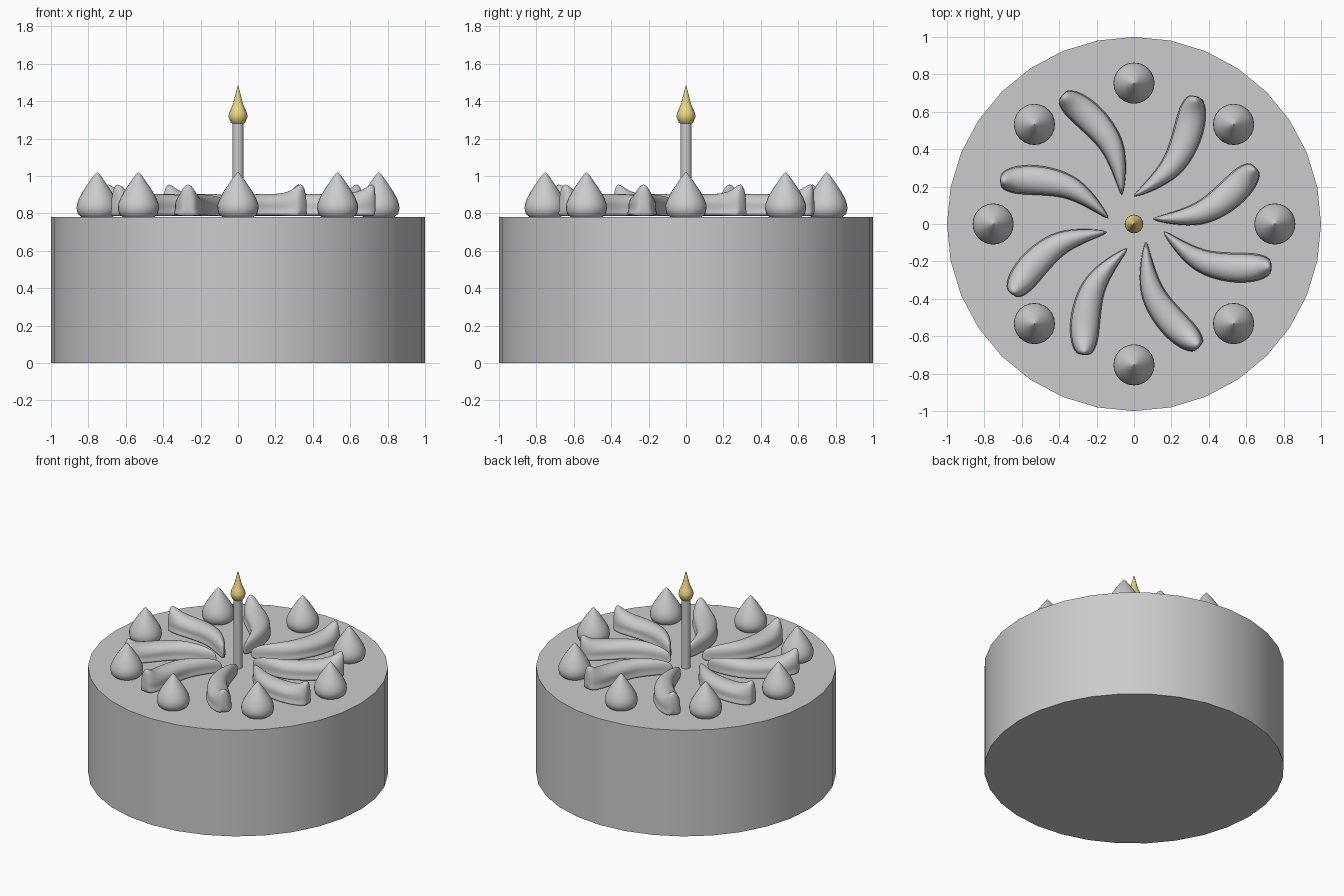
import bpy, math
from mathutils import Vector

if "Cube" in bpy.data.objects:
    bpy.data.objects.remove(bpy.data.objects["Cube"])

TOP = 0.78


def make_object(name, verts, faces, angle=40):
    mesh = bpy.data.meshes.new(name)
    mesh.from_pydata(verts, [], faces)
    obj = bpy.data.objects.new(name, mesh)
    bpy.context.collection.objects.link(obj)
    bpy.ops.object.select_all(action='DESELECT')
    obj.select_set(True)
    bpy.context.view_layer.objects.active = obj
    bpy.ops.object.shade_smooth_by_angle(angle=math.radians(angle))
    return obj


def loft(rings):
    """Skin equal-length closed rings and cap both ends."""
    n = len(rings[0])
    verts = [p for ring in rings for p in ring]
    faces = [tuple(reversed(range(n)))]
    for k in range(len(rings) - 1):
        for i in range(n):
            j = (i + 1) % n
            faces.append((k*n + i, k*n + j, (k+1)*n + j, (k+1)*n + i))
    faces.append(tuple(range((len(rings) - 1)*n, len(rings)*n)))
    return verts, faces


def turned(name, profile, sides, x=0, y=0):
    """Revolve (radius, z) points around a vertical axis."""
    rings = [[(x + r*math.sin(-i*math.tau/sides), y + r*math.cos(i*math.tau/sides), z)
              for i in range(sides)] for r, z in profile]
    return make_object(name, *loft(rings))


# Cake body
turned("cake", [(1, 0), (1, TOP)], 32)

# Ring of cream drops
drop = [(0.085, 0.782), (0.103, 0.797), (0.11, 0.825), (0.108, 0.85), (0.097, 0.88),
        (0.078, 0.915), (0.055, 0.95), (0.033, 0.982), (0.016, 1.005), (0.002, 1.02)]
for k in range(8):
    a = k*math.tau/8
    turned(f"cream_drop_{k + 1}", drop, 24, 0.753*math.cos(a), 0.753*math.sin(a))

# Candle and flame
turned("candle", [(0.03, TOP), (0.03, 1.28)], 16)
flame = turned("flame", [(0.015, 1.272), (0.038, 1.285), (0.05, 1.315), (0.049, 1.335),
                         (0.038, 1.36), (0.027, 1.385), (0.018, 1.42), (0.009, 1.455),
                         (0.001, 1.485)], 16)
mat = bpy.data.materials.new("flame_yellow")
mat.diffuse_color = (0.8, 0.68, 0.22, 1)
mat.use_nodes = True
mat.node_tree.nodes["Principled BSDF"].inputs["Base Color"].default_value = mat.diffuse_color
flame.data.materials.append(mat)

# Piped cream petals: (along, sideways bow, half width, height) per station
stations = [(0.0, 0.0, 0.006, 0.085), (0.10, 0.05, 0.034, 0.115), (0.235, 0.097, 0.062, 0.125),
            (0.355, 0.09, 0.075, 0.125), (0.46, 0.066, 0.081, 0.125), (0.55, 0.032, 0.074, 0.14),
            (0.60, 0.012, 0.052, 0.19), (0.622, 0.005, 0.03, 0.17)]
# half cross-section: (width share, height share)
half = [(0.9, 0.03), (1.06, 0.12), (0.88, 0.33), (0.98, 0.62), (0.62, 0.9)]
section = [(0, 0.03)] + half + [(0, 1.0)] + [(-w, h) for w, h in reversed(half)]


def petal(name, start, end):
    s, e = Vector(start), Vector(end)
    scale = (e - s).length/0.613
    u = (e - s).normalized()
    side = Vector((u.y, -u.x))
    centres = [s + scale*(a*u + b*side) for a, b, _, _ in stations]
    rings = []
    for k, (_, _, hw, top) in enumerate(stations):
        t = (centres[min(k + 1, len(centres) - 1)] - centres[max(k - 1, 0)]).normalized()
        across = Vector((-t.y, t.x))
        ring = []
        for w, h in section:
            p = centres[k] + across*(-w*hw)
            z = TOP + 0.003 + min(top, 0.125)*h + max(0, top - 0.125)*max(0, h - 0.6)/0.4
            ring.append((p.x, p.y, z))
        rings.append(ring)
    verts, faces = loft(rings)
    faces = [f[::-1] for f in faces]
    obj = make_object(name, verts, faces, 180)
    sub = obj.modifiers.new("smooth", 'SUBSURF')
    sub.levels = sub.render_levels = 2


petals = [((-0.005, 0.145), (0.32, 0.68)), ((0.096, 0.027), (0.64, 0.305)),
          ((0.155, -0.037), (0.73, -0.22)), ((0.064, -0.09), (0.35, -0.65)),
          ((-0.032, -0.128), (-0.26, -0.695)), ((-0.139, -0.043), (-0.645, -0.375)),
          ((-0.134, 0.027), (-0.71, 0.225)), ((-0.064, 0.15), (-0.385, 0.68))]
for k, (start, end) in enumerate(petals):
    petal(f"cream_petal_{k + 1}", start, end)
